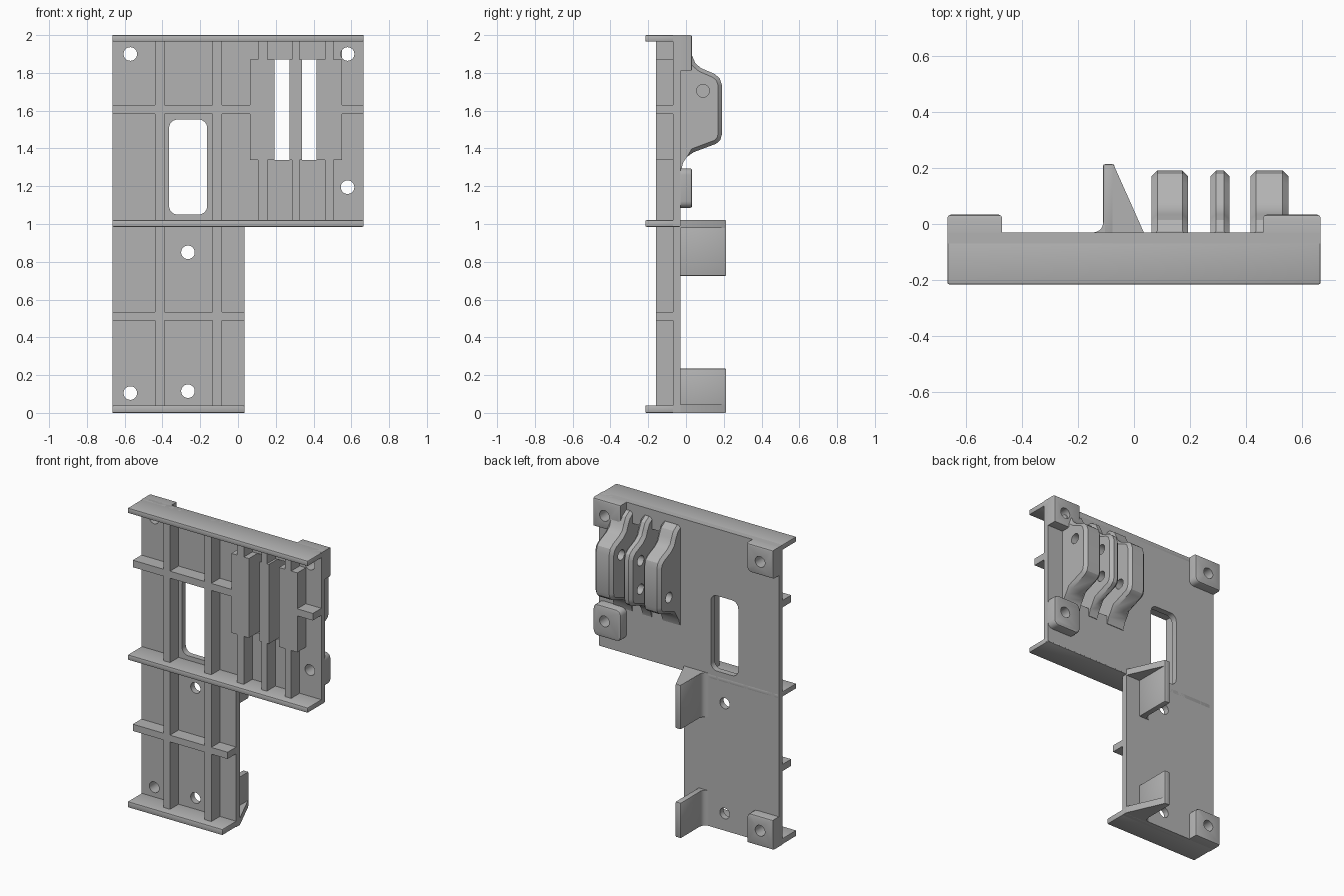
import bpy, bmesh, math
from mathutils import Vector, Matrix

scene_cube = bpy.data.objects.get("Cube")
if scene_cube:
    bpy.data.objects.remove(scene_cube, do_unlink=True)

grey = bpy.data.materials.new("mid_grey")
grey.use_nodes = True
GREY = (0.45, 0.45, 0.45, 1)
grey.diffuse_color = GREY
grey.node_tree.nodes["Principled BSDF"].inputs["Base Color"].default_value = GREY

PLATE_FRONT, PLATE_BACK, RIB_FRONT, FLANGE_FRONT = -0.07, -0.03, -0.16, -0.215
LEFT, RIGHT, STEP = -0.665, 0.665, 0.035


def finish(name, bm):
    bmesh.ops.recalc_face_normals(bm, faces=bm.faces)
    mesh = bpy.data.meshes.new(name)
    bm.to_mesh(mesh)
    bm.free()
    mesh.materials.append(grey)
    ob = bpy.data.objects.new(name, mesh)
    bpy.context.collection.objects.link(ob)
    return ob


def bevel_edges(bm, test, width, segments):
    edges = [e for e in bm.edges if test(*[v.co for v in e.verts])]
    bmesh.ops.bevel(bm, geom=edges, offset=width, segments=segments,
                    profile=0.5, affect='EDGES')


def prism(points, direction):
    """Closed outline extruded along a vector."""
    bm = bmesh.new()
    face = bm.faces.new([bm.verts.new(p) for p in points])
    out = bmesh.ops.extrude_face_region(bm, geom=[face])
    moved = [g for g in out["geom"] if isinstance(g, bmesh.types.BMVert)]
    bmesh.ops.translate(bm, verts=moved, vec=Vector(direction))
    return bm


def box_bm(x, y, z):
    return prism([(x[0], y[0], z[0]), (x[1], y[0], z[0]),
                  (x[1], y[0], z[1]), (x[0], y[0], z[1])], (0, y[1] - y[0], 0))


def box(name, x, y, z, bevel=0.0):
    bm = box_bm(x, y, z)
    if bevel:
        bevel_edges(bm, lambda a, b: True, bevel, 2)
    return finish(name, bm)


def cylinder(center, radius, depth, axis):
    bm = bmesh.new()
    turn = Matrix.Rotation(math.pi / 2, 4, axis)
    bmesh.ops.create_cone(bm, cap_ends=True, segments=32, radius1=radius,
                          radius2=radius, depth=depth,
                          matrix=Matrix.Translation(center) @ turn)
    return finish("hole_cutter", bm)


def cut(targets, cutters):
    for ob in targets:
        for c in cutters:
            mod = ob.modifiers.new("cut", 'BOOLEAN')
            mod.operation, mod.solver, mod.object = 'DIFFERENCE', 'EXACT', c
            bpy.context.view_layer.objects.active = ob
            bpy.ops.object.modifier_apply(modifier=mod.name)
    for c in cutters:
        bpy.data.objects.remove(c, do_unlink=True)


parts = []

# L-shaped back plate
outline = [(LEFT, 0), (STEP, 0), (STEP, 0.99), (RIGHT, 0.99), (RIGHT, 2), (LEFT, 2)]
plate = finish("back_plate", prism([(x, PLATE_FRONT, z) for x, z in outline],
                                   (0, PLATE_BACK - PLATE_FRONT, 0)))
parts.append(plate)

# Flanges along the top, the step and the bottom
for name, x1, z in (("top_flange", RIGHT, (1.965, 2)),
                    ("middle_flange", RIGHT, (0.985, 1.02)),
                    ("bottom_flange", STEP, (0, 0.04))):
    parts.append(box(name, (LEFT, x1), (FLANGE_FRONT, PLATE_BACK), z, 0.006))

# Stiffening ribs on the front
rib_depth = (RIB_FRONT, PLATE_FRONT + 0.01)
for name, x, z in (("outer_upright_rib", (-0.44, -0.39), (0.02, 1.98)),
                   ("inner_upright_rib", (-0.135, -0.085), (0.02, 1.98)),
                   ("lower_cross_rib", (LEFT, STEP), (0.49, 0.535)),
                   ("upper_cross_rib", (LEFT, 0.08), (1.583, 1.63)),
                   ("short_cross_rib", (0.53, RIGHT), (1.583, 1.63))):
    parts.append(box(name, x, rib_depth, z))

# Corner pads standing out of the back
pads = []
for name, x, z in (("top_outer_pad", (LEFT, -0.47), (1.81, 2)),
                   ("top_hinge_pad", (0.46, RIGHT), (1.81, 2)),
                   ("lower_hinge_pad", (0.46, RIGHT), (1.085, 1.295)),
                   ("bottom_outer_pad", (LEFT, -0.47), (0, 0.2))):
    bm = box_bm(x, (PLATE_BACK - 0.02, 0.033), z)

    def inner_corner(a, b):
        inside = abs(a.x) < 0.6 or name == "lower_hinge_pad"
        free = 0.01 < a.z < 1.99
        return abs(a.y - b.y) > 0.01 and inside and free

    bevel_edges(bm, inner_corner, 0.035, 4)
    bevel_edges(bm, lambda a, b: min(a.y, b.y) > 0.03, 0.012, 2)
    pads.append(finish(name, bm))
parts += pads

# Screw holes through plate and pads
cut([plate] + pads, [cylinder((x, -0.03, z), 0.036, 0.3, 'X') for x, z in (
    (-0.57, 1.9), (0.58, 1.9), (0.58, 1.195), (-0.57, 0.105),
    (-0.265, 0.85), (-0.265, 0.115))])

# Rounded window and the two slots between the lugs
window = box_bm((-0.365, -0.163), (-0.3, 0.1), (1.05, 1.553))
bevel_edges(window, lambda a, b: abs(a.y - b.y) > 0.1, 0.045, 6)
slots = [box("slot_cutter", x, (-0.3, 0.1), (1.34, 1.87))
         for x in ((0.192, 0.272), (0.34, 0.415))]
cut([plate], [finish("window_cutter", window)] + slots)

# Hinge lugs: chamfered profile behind, solid block and narrow rib in front
lug_profile = [(-0.05, 1.95), (-0.025, 1.95), (0.015, 1.925), (0.035, 1.885),
               (0.05, 1.85), (0.08, 1.825), (0.15, 1.795), (0.178, 1.772),
               (0.19, 1.735), (0.19, 1.475), (0.182, 1.445), (0.16, 1.425),
               (0.04, 1.38), (0.005, 1.355), (-0.015, 1.325), (-0.026, 1.285),
               (-0.05, 1.285)]
for name, x, rib, holes in (
        ("inner", (0.063, 0.192), (0.105, 0.155), (1.515,)),
        ("middle", (0.272, 0.34), (0.287, 0.325), (1.515, 1.705)),
        ("outer", (0.415, 0.55), (0.46, 0.505), (1.705,))):
    bm = prism([(x[0], y, z) for y, z in lug_profile], (x[1] - x[0], 0, 0))
    bevel_edges(bm, lambda a, b: abs(a.x - b.x) < 0.001 and max(a.y, b.y) > 0.01,
                0.02, 1)
    lug = finish(name + "_lug", bm)
    cut([lug], [cylinder((sum(x) / 2, 0.09, z), 0.034, 0.4, 'Y') for z in holes])
    parts.append(lug)
    parts.append(box(name + "_lug_block", x, (RIB_FRONT, PLATE_BACK - 0.005),
                     (1.34, 1.87)))
    parts.append(box(name + "_lug_rib", rib, rib_depth, (1.0, 1.98)))

# Rear hooks: upright tab with a triangular gusset at one end
for name, tab, gusset in (("upper_hook", (0.725, 1.02), (0.978, 1.02)),
                          ("lower_hook", (0, 0.235), (0, 0.045))):
    parts.append(box(name + "_tab", (-0.11, -0.07), (PLATE_BACK - 0.01, 0.213),
                     tab, 0.006))
    corners = [(-0.108, PLATE_BACK - 0.01), (STEP, PLATE_BACK - 0.01),
               (STEP, PLATE_BACK), (-0.072, 0.21), (-0.108, 0.21)]
    parts.append(finish(name + "_gusset",
                        prism([(x, y, gusset[0]) for x, y in corners],
                              (0, 0, gusset[1] - gusset[0]))))
    # Fillet where the tab meets the plate
    arc = [(-0.145 + 0.035 * math.sin(t), 0.005 - 0.035 * math.cos(t))
           for t in [i * math.pi / 10 for i in range(6)]]
    parts.append(finish(name + "_fillet",
                        prism([(x, y, tab[0]) for x, y in
                               arc + [(-0.1, 0.005), (-0.1, -0.04), (-0.145, -0.04)]],
                              (0, 0, tab[1] - tab[0]))))

# Smooth the rounded faces, keep the edges crisp
bpy.ops.object.select_all(action='DESELECT')
for ob in parts:
    ob.select_set(True)
bpy.context.view_layer.objects.active = plate
bpy.ops.object.shade_smooth_by_angle(angle=math.radians(30))
